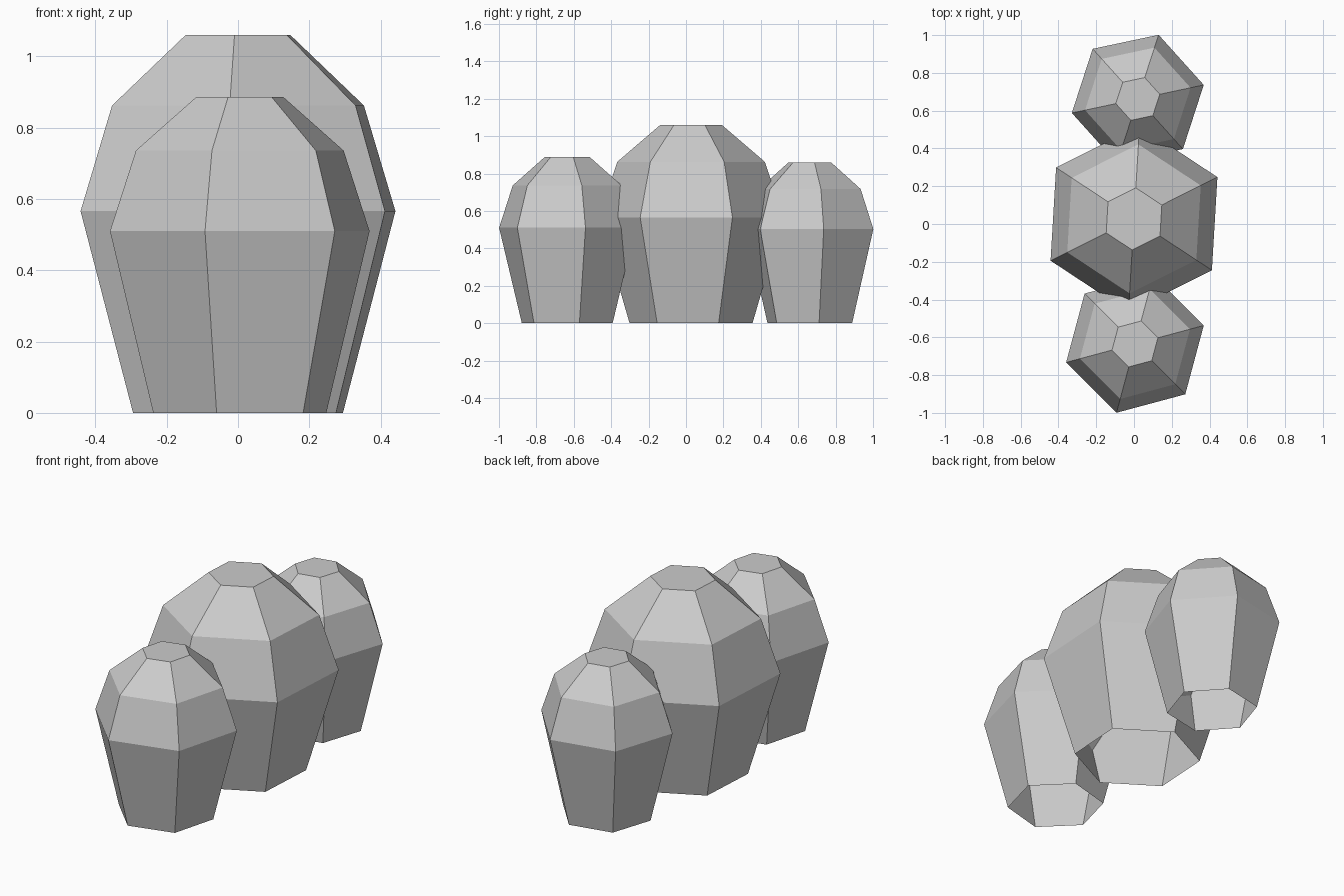
import bpy
import bmesh
from math import radians, cos, sin, pi

cube = bpy.data.objects.get("Cube")
if cube:
    bpy.data.objects.remove(cube, do_unlink=True)

SIDES = 6

# One plain grey for all bushes
GREY = (0.6, 0.6, 0.6, 1.0)
grey = bpy.data.materials.new("stone_grey")
grey.use_nodes = True
grey.diffuse_color = GREY
for node in grey.node_tree.nodes:
    if node.type == 'BSDF_PRINCIPLED':
        node.inputs["Base Color"].default_value = GREY


def bush(name, x, y, radius, waist, turn):
    """Tapered six-sided bush with a faceted dome, flat top and open base."""
    profile = [(radius * 2 / 3, 0), (radius, waist),
               (radius * 0.8, waist + radius * 0.6),
               (radius / 3, waist + radius)]
    bm = bmesh.new()
    rings = []
    for r, z in profile:
        angles = [radians(turn) + 2 * pi * i / SIDES for i in range(SIDES)]
        rings.append([bm.verts.new((r * cos(a), r * sin(a), z)) for a in angles])
    # Side walls
    for low, high in zip(rings, rings[1:]):
        for i in range(SIDES):
            j = (i + 1) % SIDES
            bm.faces.new((low[i], low[j], high[j], high[i]))
    # Flat top
    bm.faces.new(rings[-1])
    mesh = bpy.data.meshes.new(name)
    bm.to_mesh(mesh)
    bm.free()
    mesh.materials.append(grey)
    obj = bpy.data.objects.new(name, mesh)
    obj.location = (x, y, 0)
    bpy.context.collection.objects.link(obj)
    return obj


bush("middle_bush", 0, 0.027, 0.494, 0.566, 26.6)
bush("front_bush", 0.005, -0.635, 0.377, 0.51, 15)
bush("back_bush", 0.02, 0.662, 0.357, 0.503, 12)
